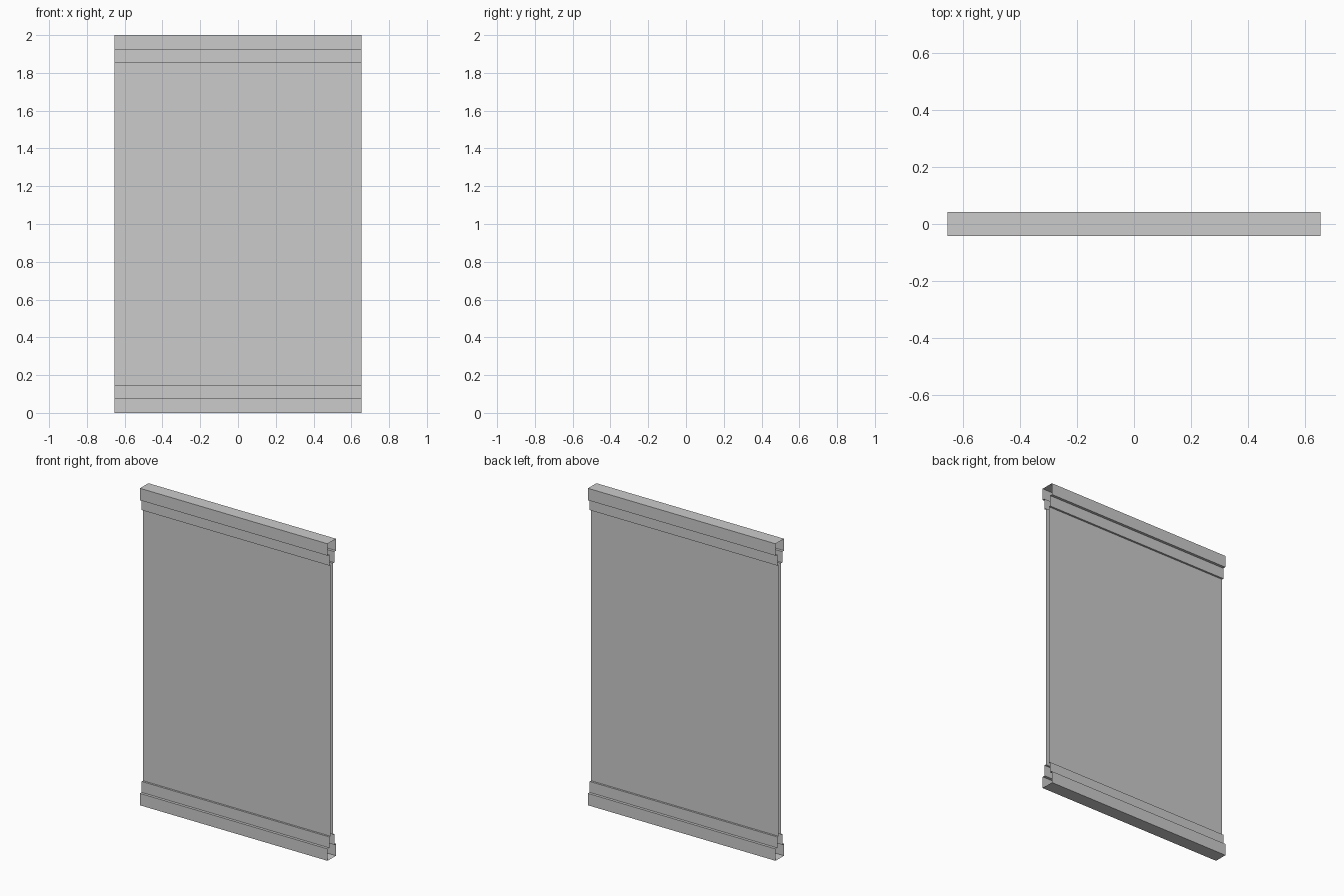
import bpy, bmesh

if "Cube" in bpy.data.objects:
    bpy.data.objects.remove(bpy.data.objects["Cube"])

HALF_X = 0.655                              # half length of every part
CAP_Y, STEP_Y, PANEL_Y = 0.042, 0.025, 0.013  # half depths
CAP_Z, STEP_Z, TOP = 0.075, 0.144, 2.0      # heights measured from either end


def sweep(name, runs):
    """Extrude open (y, z) profiles along x, leaving both ends open."""
    bm = bmesh.new()
    for run in runs:
        rows = [[bm.verts.new((x, y, z)) for x in (-HALF_X, HALF_X)] for y, z in run]
        for a, b in zip(rows, rows[1:]):
            bm.faces.new((a[0], a[1], b[1], b[0]))
    mesh = bpy.data.meshes.new(name)
    bm.to_mesh(mesh)
    bm.free()
    obj = bpy.data.objects.new(name, mesh)
    bpy.context.collection.objects.link(obj)


# Stepped half profile of a rail: panel edge, middle step, outer cap
half = [(PANEL_Y, STEP_Z), (STEP_Y, STEP_Z), (STEP_Y, CAP_Z),
        (CAP_Y, CAP_Z), (CAP_Y, 0.0)]
base = [(-y, z) for y, z in half] + half[::-1]

# Bottom rail, and the same rail turned over at the top
sweep("bottom_rail", [[(-y, z) for y, z in base]])
sweep("top_rail", [[(y, TOP - z) for y, z in base]])

# Two thin sheets of the wall panel between the rails
sweep("panel", [[(-PANEL_Y, STEP_Z), (-PANEL_Y, TOP - STEP_Z)],
                [(PANEL_Y, TOP - STEP_Z), (PANEL_Y, STEP_Z)]])

# Make the face normals point outwards
for obj in bpy.context.collection.objects:
    for p in obj.data.polygons:
        n, c = p.normal, p.center
        if abs(n.y) > 0.5:
            inward = n.y * c.y < 0
        else:
            # Steps near the top face down, steps near the bottom face up
            outer = c.z < 0.01 or c.z > TOP - 0.01
            sign = 1 if (c.z > TOP / 2) == outer else -1
            inward = n.z * sign < 0
        if inward:
            p.flip()
    obj.data.update()
